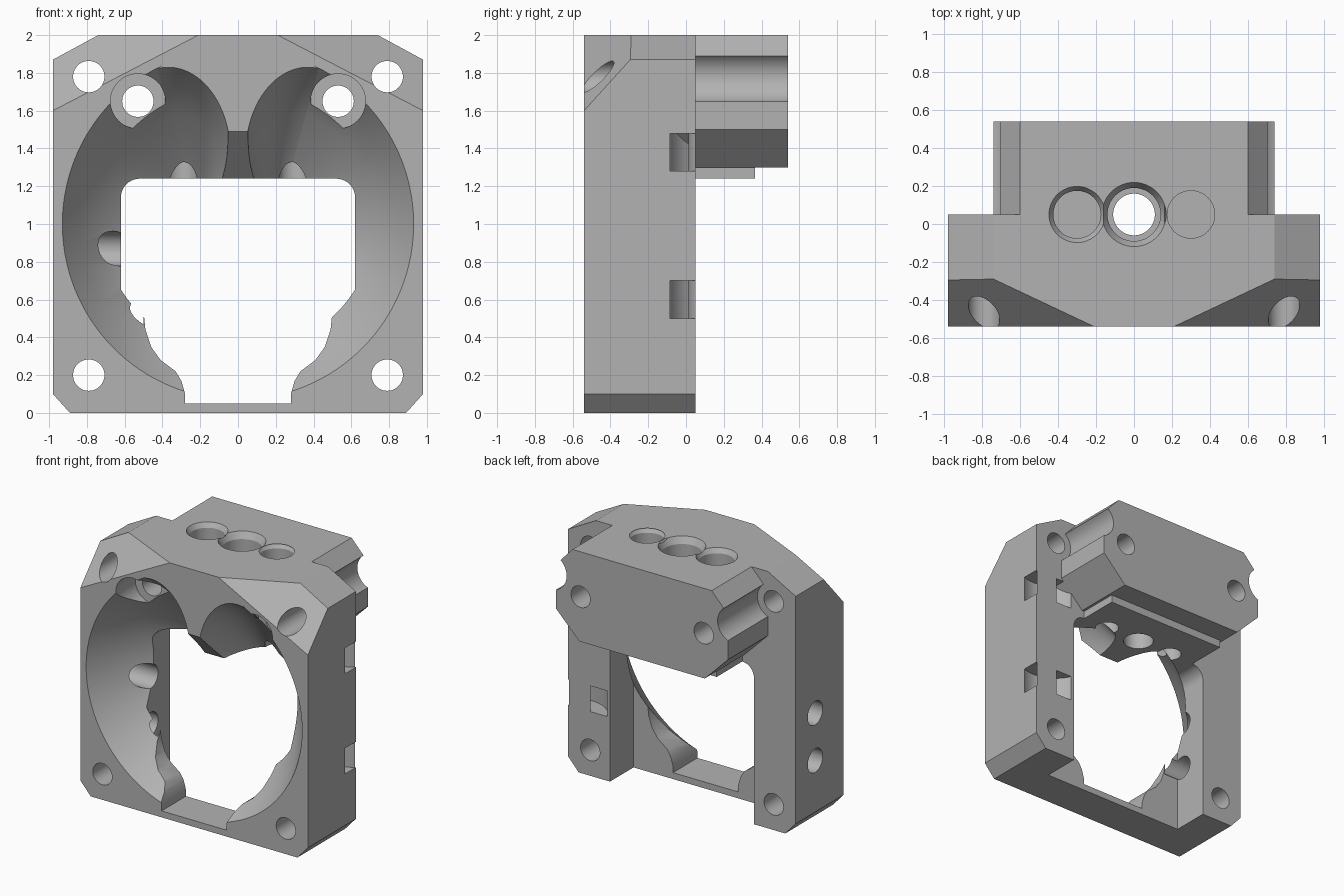
import bpy, bmesh, math
from mathutils import Vector

cube = bpy.data.objects.get("Cube")
if cube:
    bpy.data.objects.remove(cube)

grey = bpy.data.materials.new("plain grey")
grey.use_nodes = True
colour = (0.45, 0.45, 0.45, 1)
grey.diffuse_color = colour
grey.node_tree.nodes["Principled BSDF"].inputs["Base Color"].default_value = colour


def finish(name, bm):
    bmesh.ops.recalc_face_normals(bm, faces=bm.faces)
    mesh = bpy.data.meshes.new(name)
    bm.to_mesh(mesh)
    bm.free()
    mesh.materials.append(grey)
    ob = bpy.data.objects.new(name, mesh)
    bpy.context.collection.objects.link(ob)
    return ob


def loft(name, rings):
    """Skin equal-length rings of points and cap both ends."""
    bm = bmesh.new()
    rows = [[bm.verts.new(p) for p in ring] for ring in rings]
    n = len(rows[0])
    for a, b in zip(rows, rows[1:]):
        for i in range(n):
            bm.faces.new((a[i], a[(i + 1) % n], b[(i + 1) % n], b[i]))
    bm.faces.new(rows[0])
    bm.faces.new(rows[-1][::-1])
    return finish(name, bm)


def place(u, v, w, axis):
    return {"x": (w, u, v), "y": (u, w, v), "z": (u, v, w)}[axis]


def prism(name, profile, lo, hi, axis="y"):
    return loft(name, [[place(u, v, w, axis) for u, v in profile] for w in (lo, hi)])


def arc(cu, cv, r, start, end, n, rv=None):
    angles = [math.radians(start + (end - start) * i / n) for i in range(n + 1)]
    return [(cu + r * math.cos(a), cv + (rv or r) * math.sin(a)) for a in angles]


def rod(name, cu, cv, r, lo, hi, axis="y", r_hi=None):
    rings = [[place(u, v, w, axis) for u, v in arc(cu, cv, q, 0, 360, 48)[:-1]]
             for w, q in ((lo, r), (hi, r_hi or r))]
    return loft(name, rings)


def mirrored(half):
    return half + [(-u, v) for u, v in reversed(half)]


def combine(target, tool, operation="DIFFERENCE"):
    mod = target.modifiers.new(operation.lower(), "BOOLEAN")
    mod.operation, mod.solver, mod.object = operation, "EXACT", tool
    bpy.context.view_layer.update()
    graph = bpy.context.evaluated_depsgraph_get()
    mesh = bpy.data.meshes.new_from_object(target.evaluated_get(graph))
    target.modifiers.clear()
    target.data = mesh
    bpy.data.objects.remove(tool)


# Main frame with chamfered corners
FRONT, REAR, BACK = -0.54, 0.05, 0.54
body = prism("fan_duct_body",
             mirrored([(0.89, 0), (0.98, 0.1), (0.98, 1.87), (0.74, 2)]), FRONT, REAR)

# Sloping cuts across the two upper front corners
bm = bmesh.new()
bm.from_mesh(body.data)
for s in (1, -1):
    bmesh.ops.bisect_plane(bm, geom=bm.verts[:] + bm.edges[:] + bm.faces[:],
                           plane_co=(s * 0.21, FRONT, 2),
                           plane_no=Vector((s * 0.4, -0.848, 0.77)).normalized(),
                           clear_outer=True)
    bmesh.ops.holes_fill(bm, edges=[e for e in bm.edges if e.is_boundary])
bmesh.ops.recalc_face_normals(bm, faces=bm.faces)
bm.to_mesh(body.data)
bm.free()

# Curved strap channels through the right-hand rear corner
strap = arc(0.88, 0.15, 0.255, 180, 360, 32) + arc(0.88, 0.15, 0.137, 360, 180, 32)
for z in (0.5, 1.28):
    combine(body, prism("strap_cutter", strap, z, z + 0.2, "z"))

# Open slot between the rear legs
slot = mirrored([(0.62, -0.1)] + arc(0.52, 1.14, 0.1, 0, 90, 10))
combine(body, prism("slot_cutter", slot, -0.24, 0.3))

# Rear mounting block and the thin step beneath it
block = prism("block", mirrored([(0.54, 1.3), (0.74, 1.5), (0.74, 1.85), (0.6, 2)]),
              REAR - 0.1, BACK)
combine(body, block, "UNION")
step = prism("step", mirrored([(0.52, 1.24), (0.52, 1.4)]), REAR - 0.1, 0.365)
combine(body, step, "UNION")

# Wavy opening through the front plate
opening = mirrored([(0.28, 0.05), (0.28, 0.1), (0.3, 0.17), (0.33, 0.22), (0.41, 0.28),
                    (0.46, 0.35), (0.49, 0.44), (0.5, 0.54), (0.57, 0.63), (0.62, 0.72)]
                   + arc(0.52, 1.14, 0.1, 0, 90, 10))
combine(body, prism("opening_cutter", opening, -0.7, -0.2))

# Two tapering air ducts that share a round mouth
mouth = (arc(0, 1, 0.93, -96, 64, 56) + arc(0.37, 1.37, 0.33, 80, 180, 24, 0.46)
         + [(0.05, 1.3), (0.08, 1.24), (-0.1, 1.2)])
for s in (1, -1):
    rings = [[(s * (0.2 + k * (u - 0.2)), y, 1 + k * (v - 1)) for u, v in mouth]
             for y, k in ((-0.55, 1.01), (FRONT, 1), (-0.4, 0.88), (-0.24, 0.71), (0.03, 0.3))]
    combine(body, loft("duct_cutter", rings))

# Ramp under the divider between the ducts
ramp = [(-0.6, 1.55), (-0.29, 1.24), (-0.29, 1.1), (-0.6, 1.1)]
combine(body, prism("ramp_cutter", ramp, -0.1, 0.1, "x"))

# Fan screw holes, clearance grooves and block screws with counterbores
for s in (1, -1):
    for z in (0.2, 1.78):
        combine(body, rod("fan_hole_cutter", s * 0.79, z, 0.083, -0.7, 0.3))
    combine(body, rod("groove_cutter", s * 0.79, 1.78, 0.14, REAR, 0.7))
    combine(body, rod("screw_hole_cutter", s * 0.53, 1.65, 0.083, -0.7, 0.7))
    combine(body, rod("counterbore_cutter", s * 0.53, 1.65, 0.145, -0.7, -0.3))

# Blind sockets above and below, either side of a through hole
for x in (-0.3, 0.3):
    combine(body, rod("socket_cutter", x, REAR, 0.125, 1.7, 2.1, "z"))
    combine(body, rod("socket_rim_cutter", x, REAR, 0.122, 1.96, 2.0, "z", 0.148))
    combine(body, rod("lower_socket_cutter", x, REAR, 0.085, 1.1, 1.5, "z"))
combine(body, rod("through_hole_cutter", 0, REAR, 0.11, 1.1, 2.1, "z"))
combine(body, rod("centre_socket_cutter", 0, REAR, 0.14, 1.7, 2.1, "z"))
combine(body, rod("centre_rim_cutter", 0, REAR, 0.14, 1.95, 2.002, "z", 0.17))

# Round cable holes through the other leg
for z in (0.5, 0.87):
    combine(body, rod("cable_hole_cutter", -0.19, z, 0.092, -1.1, -0.5, "x"))

# Smooth shading on curves, sharp machined edges
bpy.ops.object.select_all(action="DESELECT")
body.select_set(True)
bpy.context.view_layer.objects.active = body
bpy.ops.object.shade_smooth_by_angle(angle=math.radians(25))
